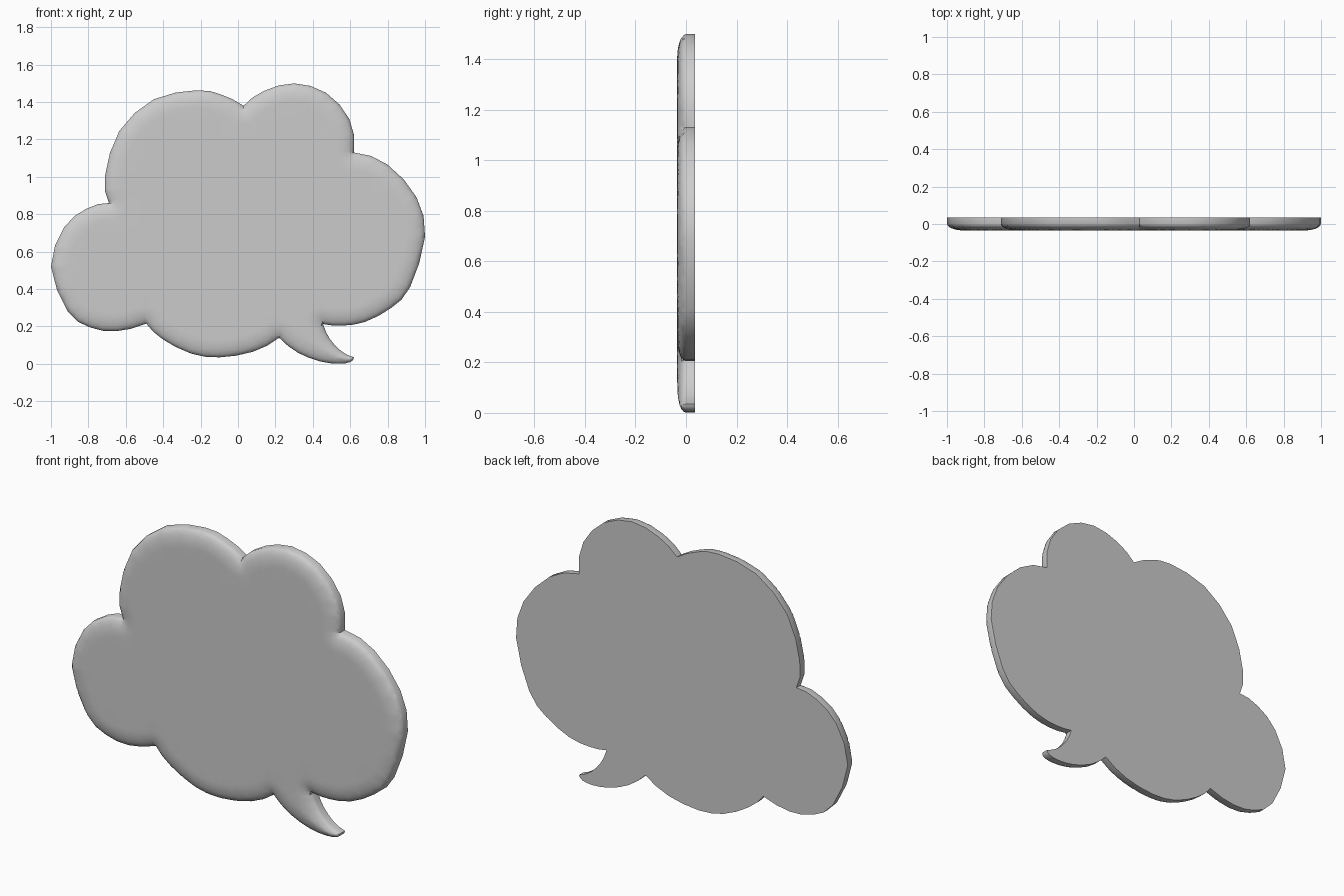
import bpy, math
from mathutils import Vector as V
from mathutils.geometry import delaunay_2d_cdt, intersect_point_line

if "Cube" in bpy.data.objects:
    bpy.data.objects.remove(bpy.data.objects["Cube"])

BACK, EDGE, FRONT, R = 0.035, 0.0, -0.035, 0.095   # depth levels and rounding width

# Outline lobes, counter-clockwise; each starts where the previous one ends
LOBES = [
    # left lobe
    [(-.69, .86), (-.81, .83), (-.93, .73), (-1, .52), (-.91, .28), (-.79, .195), (-.65, .175)],
    # bottom lobe
    [(-.49, .215), (-.40, .13), (-.25, .055), (-.10, .035), (.08, .065)],
    # tail, lower edge round to the tip
    [(.22, .14), (.32, .06), (.44, .013), (.54, .001), (.60, .01)],
    # tail, upper edge
    [(.62, .035), (.55, .07), (.49, .135)],
    # right lobe
    [(.455, .213), (.56, .205), (.68, .225), (.82, .30), (.92, .41), (1, .68), (.955, .89), (.80, 1.065)],
    # upper right lobe
    [(.62, 1.13), (.595, 1.31), (.47, 1.45), (.30, 1.5), (.14, 1.46)],
    # upper left lobe
    [(.03, 1.38), (-.09, 1.44), (-.22, 1.463), (-.45, 1.415), (-.635, 1.245), (-.71, 1.01)],
]


def spline(pts, n=2):
    """Smooth curve through the points, without the last one."""
    p = [V(q) for q in pts]
    p = [3 * p[0] - 3 * p[1] + p[2]] + p + [3 * p[-1] - 3 * p[-2] + p[-3]]
    out = []
    for a, b, c, d in zip(p, p[1:], p[2:], p[3:]):
        for i in range(n):
            t = i / n
            out.append(0.5 * (2 * b + (c - a) * t + (2 * a - 5 * b + 4 * c - d) * t * t
                              + (3 * b - a - 3 * c + d) * t ** 3))
    return out


arcs = [spline(l + [LOBES[(i + 1) % len(LOBES)][0]]) for i, l in enumerate(LOBES[:5])]
# the last two lobes run the same way round
arcs += [spline(LOBES[5] + [LOBES[6][0]]), spline(LOBES[6] + [LOBES[0][0]])]
outline = [p for a in arcs for p in a]
N = len(outline)
edges = [(outline[i], outline[(i + 1) % N]) for i in range(N)]


def distance(p):
    best = 9
    for a, b in edges:
        ab = b - a
        t = max(0, min(1, (p - a).dot(ab) / ab.length_squared))
        best = min(best, (p - a - ab * t).length)
    return best


def inside(p):
    hit = False
    for a, b in edges:
        if (a.y > p.y) != (b.y > p.y) and p.x < a.x + (p.y - a.y) * (b.x - a.x) / (b.y - a.y):
            hit = not hit
    return hit


def depth(d):
    """Quarter-ellipse rounding from the rim to the flat front."""
    k = 1 - min(d / R, 1)
    return EDGE + (FRONT - EDGE) * math.sqrt(max(0, 1 - k * k))


# Contour rings inside the outline carry the rounded rim
points = list(outline)
for d in (.004, .014, .03, .052, .075, R):
    for a, b in edges:
        normal = V((a.y - b.y, b.x - a.x)).normalized()
        for t in (.1, .37, .63, .9):
            p = a.lerp(b, t) + normal * d
            if inside(p) and distance(p) > d * .96:
                points.append(p)
# Extra grid points fill the notches, the tail and the flat face
for i in range(-40, 41):
    for j in range(61):
        p = V((i * .025 + .003, j * .025 + .002))
        if inside(p):
            d = distance(p)
            if .012 < d < R * 1.1 or (d >= R and i % 4 == 0 and j % 4 == 0):
                points.append(p)

flat, _, tris, _, _, _ = delaunay_2d_cdt(
    points, [(i, (i + 1) % N) for i in range(N)], [], 1, 1e-5)
verts = [(p.x, depth(distance(p)), p.y) for p in flat]
faces = [tuple(t) for t in tris]

# Straight side wall and flat back
base = len(verts)
verts += [(p.x, BACK, p.y) for p in outline]
for i in range(N):
    j = (i + 1) % N
    faces.append((i, base + i, base + j, j))
faces.append(tuple(range(base + N - 1, base - 1, -1)))

mesh = bpy.data.meshes.new("cloud_bubble")
mesh.from_pydata(verts, [], faces)
bubble = bpy.data.objects.new("cloud_bubble", mesh)
bpy.context.collection.objects.link(bubble)
bpy.context.view_layer.objects.active = bubble
bubble.select_set(True)

# Consistent normals, soft rim, sharp back edge
bpy.ops.object.mode_set(mode='EDIT')
bpy.ops.mesh.select_all(action='SELECT')
bpy.ops.mesh.normals_make_consistent(inside=False)
bpy.ops.object.mode_set(mode='OBJECT')
bpy.ops.object.shade_smooth_by_angle(angle=math.radians(45))
